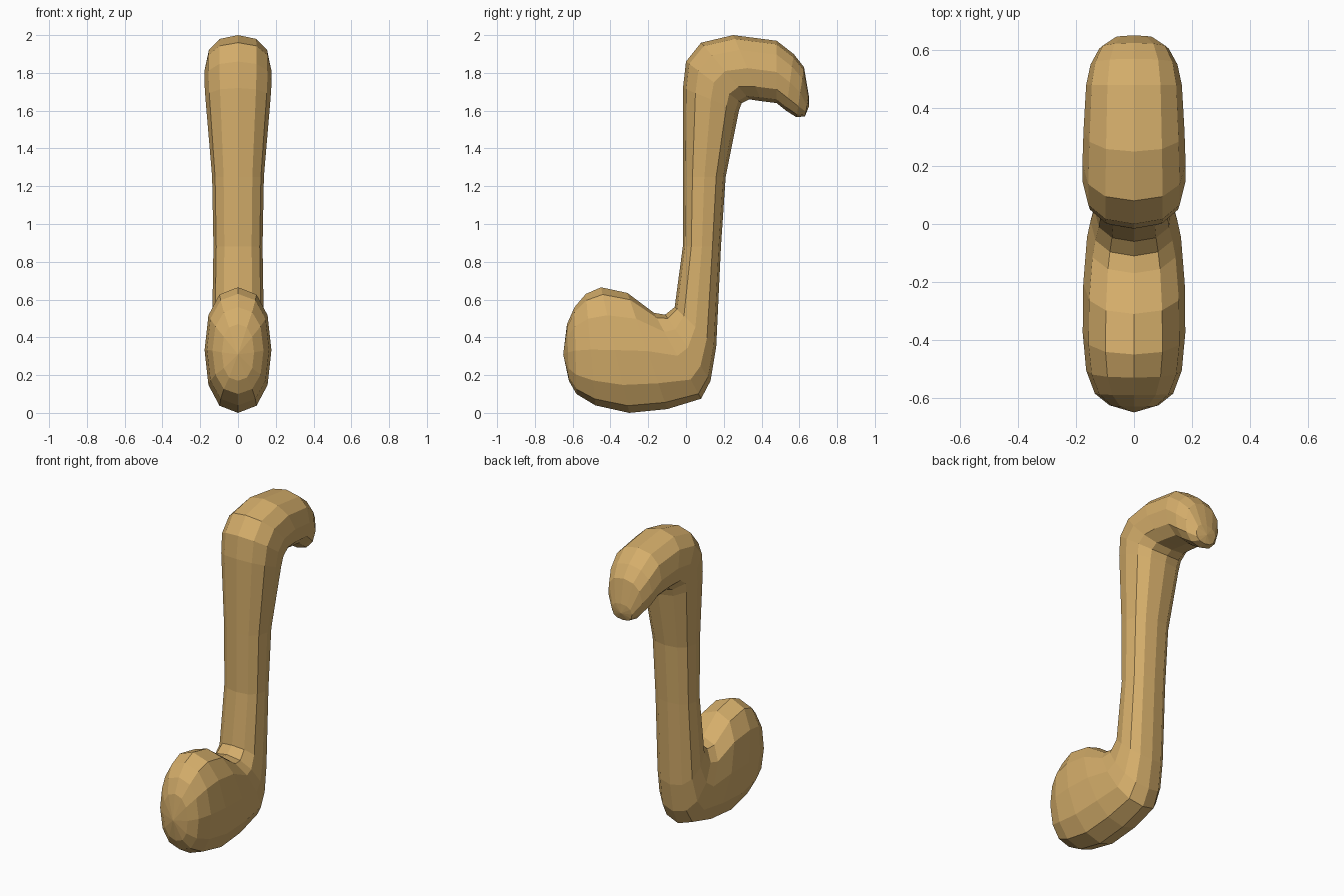
import bpy, bmesh, math
from mathutils import Vector

if "Cube" in bpy.data.objects:
    bpy.data.objects.remove(bpy.data.objects["Cube"])

SIDES = 12

# Cross-sections along the body: (lower/right y, z), (upper/left y, z), half width
SECTIONS = [
    # bulb
    (-.62, .17, -.63, .47, .085), (-.58, .10, -.59, .56, .135),
    (-.48, .04, -.53, .63, .165), (-.30, .00, -.45, .665, .177),
    (-.10, .02, -.31, .635, .175), (.08, .075, -.17, .53, .162),
    # stem
    (.13, .17, -.11, .52, .15), (.16, .35, -.06, .56, .137),
    (.185, .88, -.017, .88, .13), (.21, 1.25, -.016, 1.25, .137),
    (.28, 1.60, -.016, 1.72, .172),
    # hook
    (.295, 1.64, .00, 1.86, .178), (.335, 1.66, .08, 1.96, .178),
    (.40, 1.65, .25, 2.0, .174), (.48, 1.64, .48, 1.97, .165),
    (.53, 1.60, .57, 1.90, .15), (.585, 1.565, .625, 1.83, .12),
    (.63, 1.57, .65, 1.68, .07),
]


def squarish(v, power=.85):
    return math.copysign(abs(v) ** power, v)


def add_ring(bm, section):
    ay, az, by, bz, half = section
    a, b = Vector((0, ay, az)), Vector((0, by, bz))
    mid, arm = (a + b) / 2, (b - a) / 2
    ring = []
    for i in range(SIDES):
        t = math.tau * i / SIDES
        p = mid + arm * squarish(math.cos(t))
        p.x = half * squarish(math.sin(t))
        ring.append(bm.verts.new(p))
    return ring


# Loft the bent body
bm = bmesh.new()
rings = [add_ring(bm, s) for s in SECTIONS]
for r, s in zip(rings, rings[1:]):
    for i in range(SIDES):
        j = (i + 1) % SIDES
        bm.faces.new((r[i], r[j], s[j], s[i]))

# Close the rounded ends
for ring, tip in ((rings[0], (0, -.65, .31)), (rings[-1], (0, .65, 1.62))):
    apex = bm.verts.new(tip)
    for i in range(SIDES):
        bm.faces.new((ring[i], ring[(i + 1) % SIDES], apex))
bmesh.ops.recalc_face_normals(bm, faces=bm.faces)

mesh = bpy.data.meshes.new("bent_body")
bm.to_mesh(mesh)
bm.free()
body = bpy.data.objects.new("bent_body", mesh)
bpy.context.collection.objects.link(body)

tan = bpy.data.materials.new("warm tan")
tan.diffuse_color = (.66, .42, .145, 1)
tan.use_nodes = True
tan.node_tree.nodes["Principled BSDF"].inputs["Base Color"].default_value = tan.diffuse_color
mesh.materials.append(tan)
